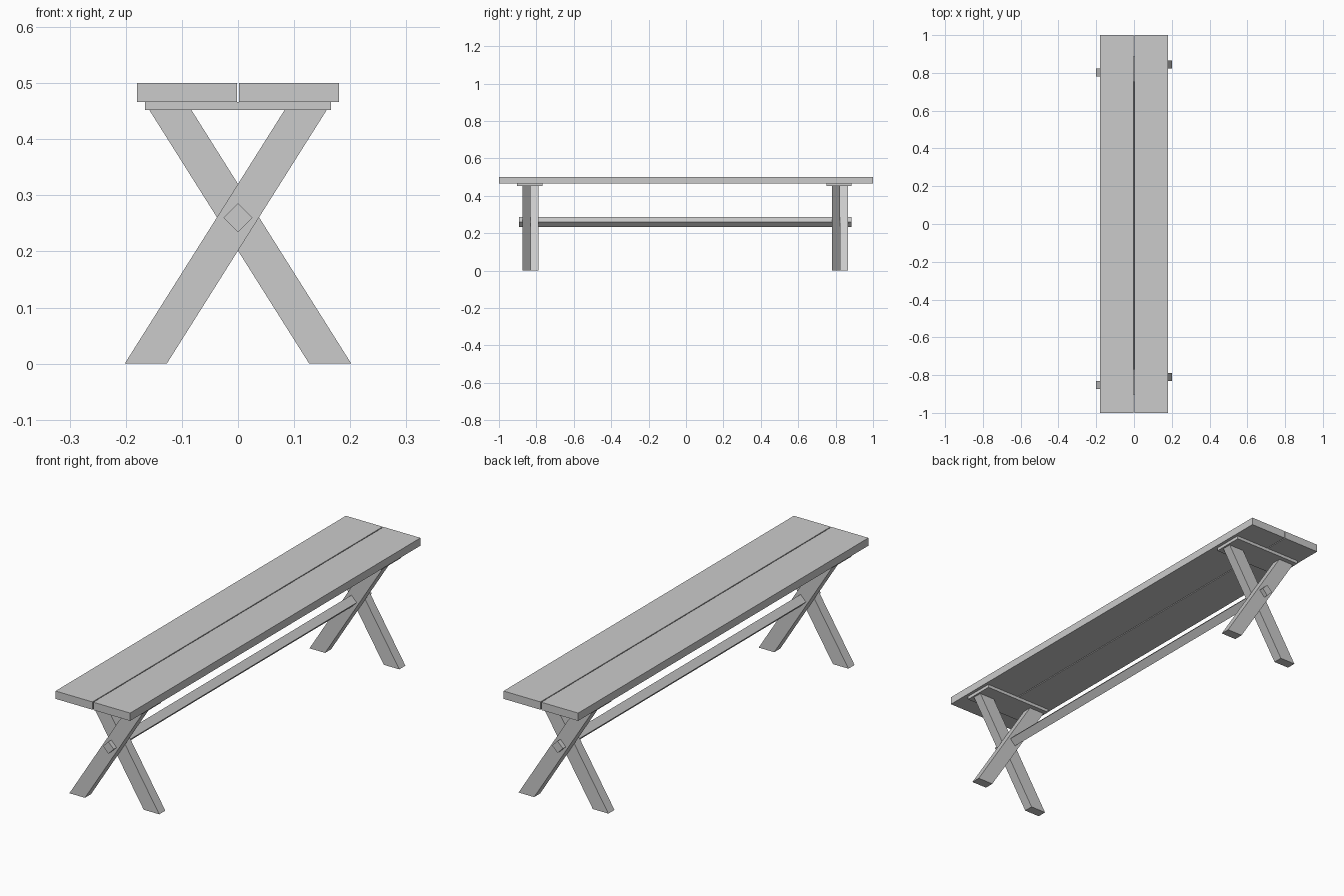
import bpy
import bmesh

if "Cube" in bpy.data.objects:
    bpy.data.objects.remove(bpy.data.objects["Cube"])

SEAT_TOP, SEAT_BOTTOM, CLEAT_BOTTOM = 0.5, 0.466, 0.452


def prism(name, profile, y0, y1):
    """Extrude an (x, z) profile along y."""
    bm = bmesh.new()
    face = bm.faces.new([bm.verts.new((x, y0, z)) for x, z in profile])
    ext = bmesh.ops.extrude_face_region(bm, geom=[face])
    moved = [v for v in ext["geom"] if isinstance(v, bmesh.types.BMVert)]
    bmesh.ops.translate(bm, vec=(0, y1 - y0, 0), verts=moved)
    bmesh.ops.recalc_face_normals(bm, faces=bm.faces)
    mesh = bpy.data.meshes.new(name)
    bm.to_mesh(mesh)
    bm.free()
    obj = bpy.data.objects.new(name, mesh)
    bpy.context.collection.objects.link(obj)
    return obj


def rect(x0, x1, z0, z1):
    return [(x0, z0), (x1, z0), (x1, z1), (x0, z1)]


# Two seat planks with a narrow gap
prism("seat_plank_left", rect(-0.18, -0.002, SEAT_BOTTOM, SEAT_TOP), -1, 1)
prism("seat_plank_right", rect(0.002, 0.18, SEAT_BOTTOM, SEAT_TOP), -1, 1)

# Crossed leg pairs, legs side by side, under a thin cleat
leg = [(-0.202, 0), (-0.127, 0), (0.158, CLEAT_BOTTOM), (0.083, CLEAT_BOTTOM)]
mirrored_leg = [(-x, z) for x, z in leg]
for end, y in (("front", -0.831), ("back", 0.823)):
    prism(f"{end}_leg_rising_right", leg, y - 0.042, y)
    prism(f"{end}_leg_rising_left", mirrored_leg, y, y + 0.042)
    prism(f"{end}_cleat", rect(-0.166, 0.166, CLEAT_BOTTOM, SEAT_BOTTOM),
          y - 0.072, y + 0.063)

# Square stretcher set on edge, passing through both leg crossings
r, zc = 0.026, 0.26
prism("stretcher", [(-r, zc), (0, zc - r), (r, zc), (0, zc + r)], -0.893, 0.885)
